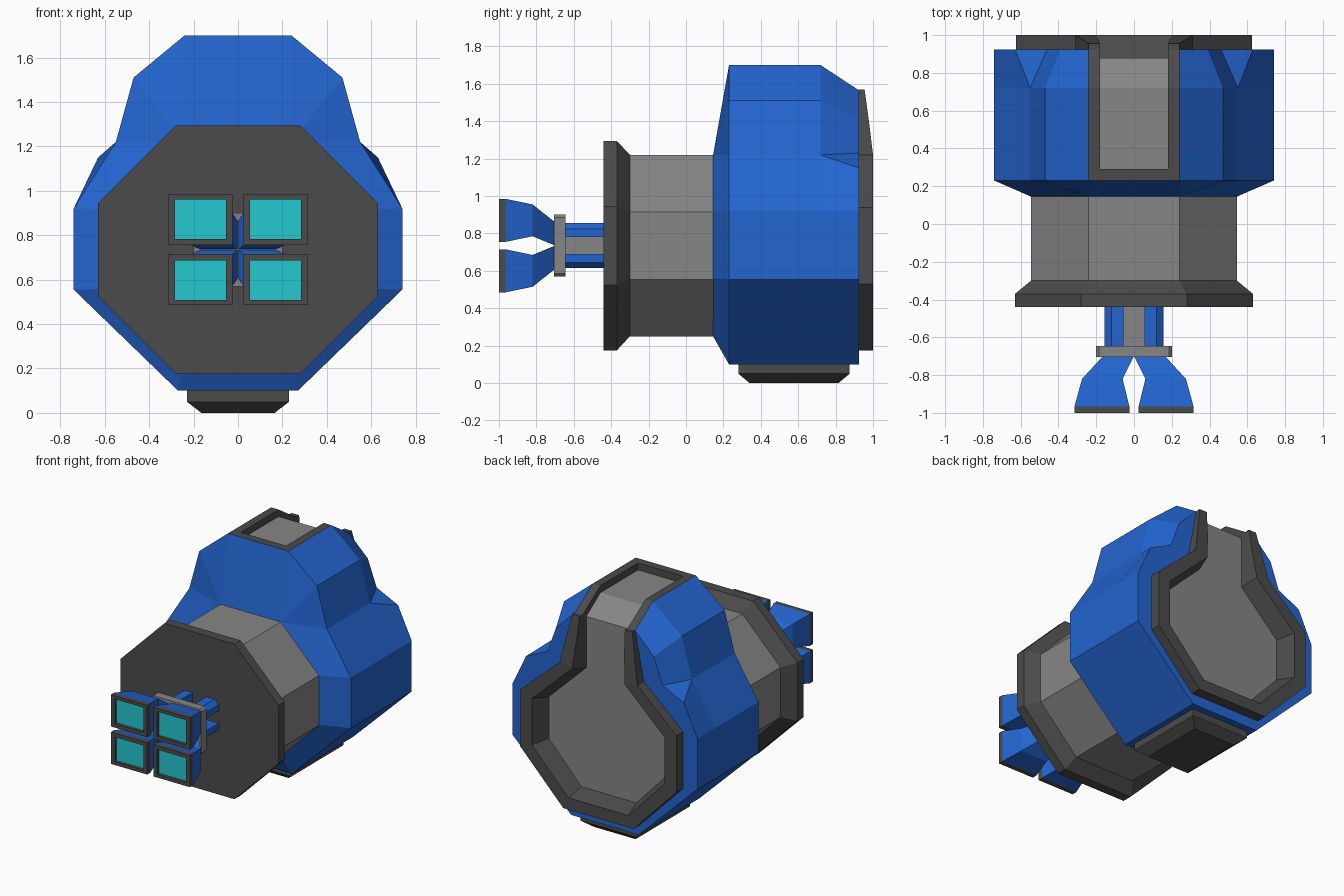
import bpy, bmesh

if "Cube" in bpy.data.objects:
    bpy.data.objects.remove(bpy.data.objects["Cube"])


def material(name, rgb):
    m = bpy.data.materials.new(name)
    m.diffuse_color = (*rgb, 1)
    m.use_nodes = True
    m.node_tree.nodes["Principled BSDF"].inputs["Base Color"].default_value = m.diffuse_color
    return m


BLUE, DARK, GRAY, CYAN = range(4)
MATS = [material("blue paint", (0.017, 0.13, 0.63)),
        material("dark gray", (0.07, 0.07, 0.07)),
        material("mid gray", (0.24, 0.24, 0.24)),
        material("cyan glass", (0.017, 0.58, 0.62))]


def loft(name, rings, color, start=None, end=None):
    """Skin closed rings of 3D points; color is an index or rule(row, column)."""
    bm = bmesh.new()
    known = {}

    def vert(p):
        key = tuple(round(c, 4) for c in p)
        if key not in known:
            known[key] = bm.verts.new(key)
        return known[key]

    def face(points, mat):
        vs = list(dict.fromkeys(vert(p) for p in points))
        if len(vs) > 2 and not bm.faces.get(vs):
            bm.faces.new(vs).material_index = mat

    rule = color if callable(color) else (lambda r, c: color)
    n = len(rings[0])
    for r in range(len(rings) - 1):
        a, b = rings[r], rings[r + 1]
        for c in range(n):
            d = (c + 1) % n
            face([a[c], a[d], b[d], b[c]], rule(r, c))
    face(rings[0][::-1], rule(0, 0) if start is None else start)
    face(rings[-1], rule(len(rings) - 2, 0) if end is None else end)
    bmesh.ops.recalc_face_normals(bm, faces=bm.faces)
    me = bpy.data.meshes.new(name)
    bm.to_mesh(me)
    bm.free()
    for m in MATS:
        me.materials.append(m)
    ob = bpy.data.objects.new(name, me)
    bpy.context.collection.objects.link(ob)
    return ob


def mirrored(y, half):
    """Half profile of (x, z) or (x, y, z) points, mirrored into a full ring."""
    pts = [p if len(p) == 3 else (p[0], y, p[1]) for p in half]
    return pts + [(-x, yy, z) for x, yy, z in reversed(pts)]


def octagon(y, w, h, fx, fz, zc=0.735):
    return mirrored(y, [(fx, zc - h), (w, zc - fz), (w, zc + fz), (fx, zc + h)])


def rect(y, x0, x1, z0, z1):
    return [(x0, y, z0), (x1, y, z0), (x1, y, z1), (x0, y, z1)]


# main housing: blue shell, dark channel frame on top, keyhole rim and gray recess behind
base = [(.27, .10), (.74, .555), (.74, .92), (.55, 1.22), (.55, 1.22), (.47, 1.51), (.24, 1.70)]
neck = [(.24, .25), (.545, .56), (.545, .915)] + [(.24, 1.22)] * 4 + [(.18, 1.22)] * 2
back = [(.27, .10), (.74, .555), (.74, .92), (.63, 1.15), (.46, 1.23), (.39, 1.42), (.24, 1.565)]
rim = [(.28, .175), (.625, .53), (.625, .94), (.31, 1.22), (.31, 1.22)]
inner = [(.24, .26), (.53, .565), (.53, .90), (.21, 1.20), (.21, 1.20)]
panel = [(.22, .30), (.48, .58), (.48, .88), (.18, 1.17), (.18, 1.17), (.18, 1.36)]
lip = (.18, .88, 1.54)      # where the channel floor drops into the recess
tip = (.18, .955, 1.57)
housing = [
    mirrored(.145, neck),
    mirrored(.23, base + [(.18, 1.70)] * 2),
    mirrored(.29, base + [(.18, 1.70)] * 2),
    mirrored(.29, base + [(.18, 1.70), (.18, 1.65)]),
    mirrored(.72, base + [(.18, 1.70), (.18, 1.65)]),
    mirrored(.925, back + [(.18, 1.565), lip]),
    mirrored(.925, rim + [(.275, 1.40), (.24, 1.57), (.18, 1.57), lip]),
    mirrored(1.0, rim + [(.275, .978, 1.40), (.24, .955, 1.57), tip, lip]),
    mirrored(1.0, inner + [(.19, .978, 1.40), tip, tip, lip]),
    mirrored(.88, panel + [lip] * 3),
]


def housing_color(r, c):
    if r == 0:
        return BLUE
    if r >= 6:
        return DARK
    if c == 8:                       # channel floor, with a dark bar in front
        return GRAY if r >= 3 else DARK
    return DARK if 6 <= c <= 10 else BLUE


loft("housing", housing, housing_color, end=GRAY)

# gray barrel and its dark front flange
loft("barrel", [octagon(-.32, .545, .485, .24, .18), octagon(.16, .545, .485, .24, .18)], GRAY)
loft("front_flange", [octagon(-.44, .63, .56, .28, .21), octagon(-.37, .63, .56, .28, .21),
                      octagon(-.30, .545, .485, .24, .18)], DARK)


# foot under the housing
def foot_ring(z, x, y0, y1):
    return [(-x, y0, z), (x, y0, z), (x, y1, z), (-x, y1, z)]


loft("foot", [foot_ring(0, .165, .34, .815), foot_ring(.05, .23, .28, .875),
              foot_ring(.13, .23, .28, .875)], DARK)

# nozzle mount: central rod and plate
loft("center_rod", [rect(-.66, -.057, .057, .687, .783), rect(-.43, -.057, .057, .687, .783)], GRAY)
loft("mount_plate", [octagon(y, .20, .165, .185, .15) for y in (-.705, -.645)], GRAY)

# four rods and four square flared nozzles with cyan windows
rod = [(.055, .045), (.155, .045), (.155, .09), (.12, .12), (.055, .12)]
for sx, side in ((1, "right"), (-1, "left")):
    for sz, level in ((1, "upper"), (-1, "lower")):
        def place(ring):
            return [(sx * x, y, .735 + sz * z) for x, y, z in ring]

        tag = level + "_" + side
        loft("rod_" + tag, [place([(x, y, z) for x, z in rod]) for y in (-.66, -.43)], BLUE)
        loft("nozzle_" + tag, [
            place(rect(-.70, 0, .165, 0, .125)),
            place(rect(-.82, .06, .275, .05, .22)),
            place(rect(-.965, .025, .315, .02, .25)),
            place(rect(-1.0, .025, .315, .02, .25)),
            place(rect(-1.0, .055, .283, .048, .226)),
            place(rect(-.98, .055, .283, .048, .226)),
        ], lambda r, c: BLUE if r < 2 else DARK, end=CYAN)
